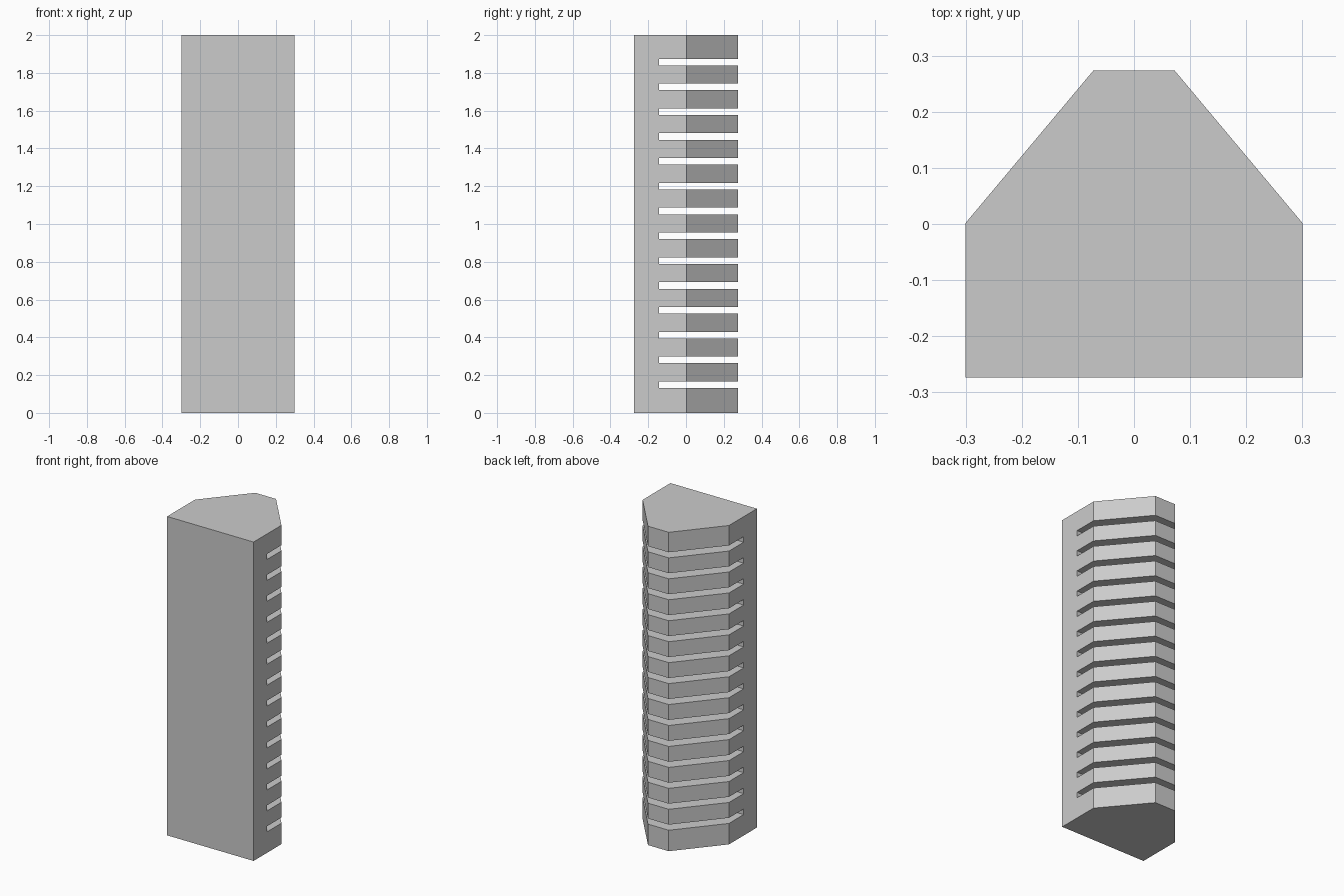
import bpy
import bmesh
from mathutils import Matrix

cube = bpy.data.objects.get("Cube")
if cube:
    bpy.data.objects.remove(cube, do_unlink=True)

HEIGHT = 2.0
SLOTS = 14
PITCH = 0.1314
FIRST_SLOT = 0.149
SLOT_HEIGHT = 0.035
SLOT_FRONT = -0.143

grey = bpy.data.materials.new("plain grey")
grey.use_nodes = True
colour = (0.6, 0.6, 0.6, 1)
grey.diffuse_color = colour
grey.node_tree.nodes["Principled BSDF"].inputs["Base Color"].default_value = colour


def make_object(name, bm):
    bmesh.ops.recalc_face_normals(bm, faces=bm.faces)
    mesh = bpy.data.meshes.new(name)
    bm.to_mesh(mesh)
    bm.free()
    mesh.materials.append(grey)
    obj = bpy.data.objects.new(name, mesh)
    bpy.context.collection.objects.link(obj)
    return obj


# Solid column: flat front, straight sides, tapered back
half = [(0.3, -0.274), (0.3, 0.002), (0.072, 0.274)]
outline = half + [(-x, y) for x, y in reversed(half)]
bm = bmesh.new()
base = bm.faces.new([bm.verts.new((x, y, 0)) for x, y in outline])
top = bmesh.ops.extrude_face_region(bm, geom=[base])["geom"]
bmesh.ops.translate(bm, vec=(0, 0, HEIGHT),
                    verts=[v for v in top if isinstance(v, bmesh.types.BMVert)])
column = make_object("finned_column", bm)

# Row of slot cutters running through both sides and out of the back
bm = bmesh.new()
depth = 0.5 - SLOT_FRONT
for i in range(SLOTS):
    place = Matrix.Translation((0, SLOT_FRONT + depth / 2, FIRST_SLOT + i * PITCH))
    bmesh.ops.create_cube(bm, size=1,
                          matrix=place @ Matrix.Diagonal((1, depth, SLOT_HEIGHT, 1)))
cutter = make_object("slot_cutter", bm)
cutter.hide_render = True

# Cut the slots, then discard the cutter
cut = column.modifiers.new("slots", "BOOLEAN")
cut.operation = "DIFFERENCE"
cut.solver = "EXACT"
cut.object = cutter
bpy.context.view_layer.objects.active = column
bpy.ops.object.modifier_apply(modifier=cut.name)
bpy.data.objects.remove(cutter, do_unlink=True)
